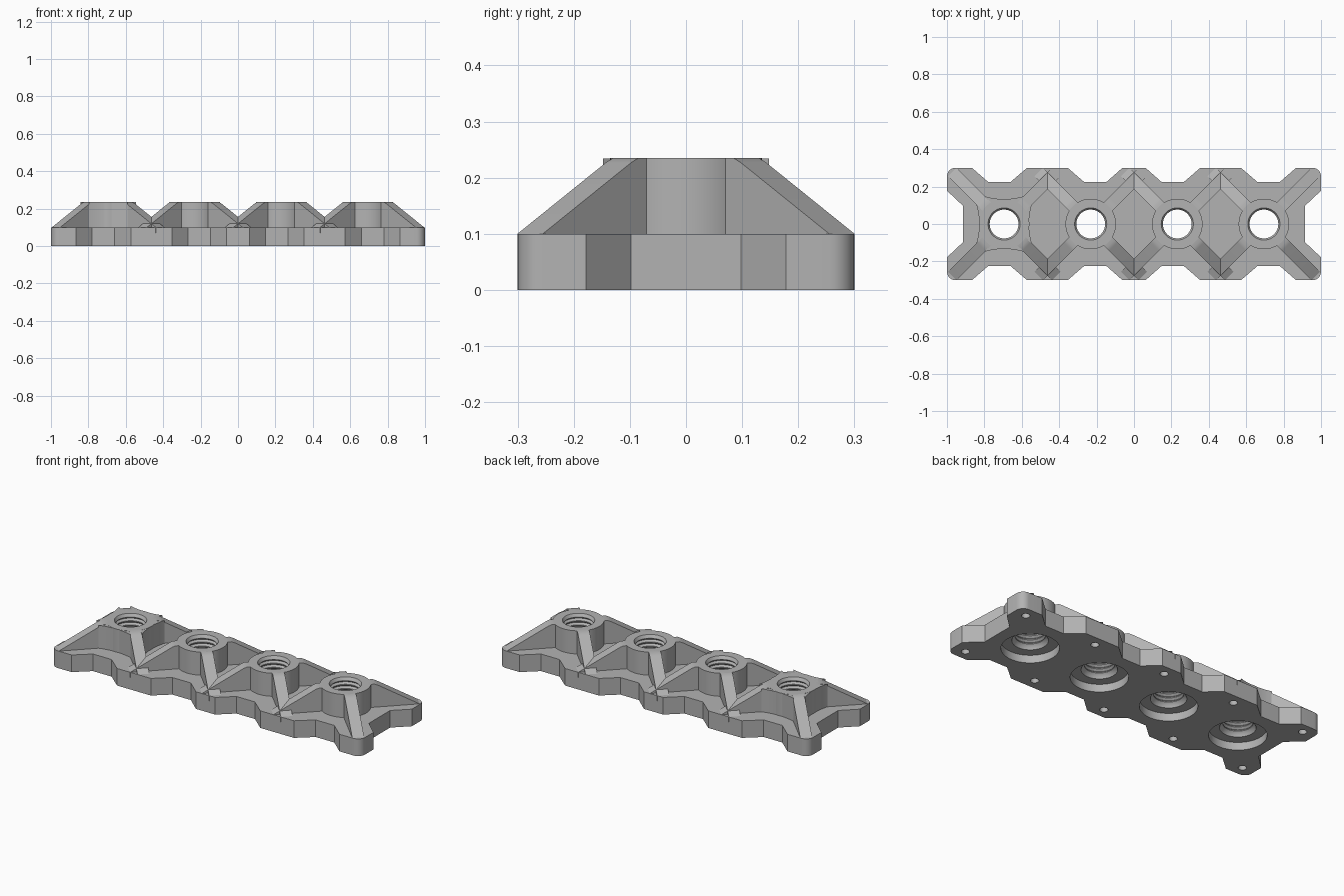
import bpy, bmesh
from math import sin, cos, pi, radians
from mathutils import Matrix, Vector

cube = bpy.data.objects.get("Cube")
if cube:
    bpy.data.objects.remove(cube, do_unlink=True)

PITCH = 0.463
HUBS = [(i - 1.5) * PITCH for i in range(4)]
PLATE_TOP, TOP = 0.1, 0.235

grey = bpy.data.materials.new("grey_plastic")
grey.use_nodes = True
grey.diffuse_color = (0.45, 0.45, 0.45, 1)
grey.node_tree.nodes["Principled BSDF"].inputs["Base Color"].default_value = (0.45, 0.45, 0.45, 1)


def prism(bm, points, z0, z1, matrix=Matrix()):
    """Extrude a flat outline from z0 to z1."""
    face = bm.faces.new([bm.verts.new(matrix @ Vector((x, y, z0))) for x, y in points])
    new = bmesh.ops.extrude_face_region(bm, geom=[face])["geom"]
    shift = matrix.to_3x3() @ Vector((0, 0, z1 - z0))
    bmesh.ops.translate(bm, vec=shift, verts=[v for v in new if isinstance(v, bmesh.types.BMVert)])


def lathe(bm, profile, x, steps=64):
    """Spin a closed (radius, height) outline about a vertical axis."""
    rings = [[bm.verts.new((x + r * cos(2 * pi * k / steps), r * sin(2 * pi * k / steps), z))
              for r, z in profile] for k in range(steps)]
    n = len(profile)
    for k in range(steps):
        a, b = rings[k], rings[(k + 1) % steps]
        for j in range(n):
            bm.faces.new((a[j], b[j], b[(j + 1) % n], a[(j + 1) % n]))


def drill(bm, x, y, radius, z0, z1, steps):
    prism(bm, [(x + radius * cos(2 * pi * k / steps), y + radius * sin(2 * pi * k / steps))
               for k in range(steps)], z0, z1)


def finish(bm, name):
    bmesh.ops.recalc_face_normals(bm, faces=bm.faces)
    mesh = bpy.data.meshes.new(name)
    bm.to_mesh(mesh)
    bm.free()
    mesh.materials.append(grey)
    ob = bpy.data.objects.new(name, mesh)
    bpy.context.collection.objects.link(ob)
    return ob


def smooth(ob):
    bpy.ops.object.select_all(action="DESELECT")
    ob.select_set(True)
    bpy.context.view_layer.objects.active = ob
    bpy.ops.object.shade_smooth_by_angle(angle=radians(30))


# Base plate: one quarter of the scalloped outline, mirrored both ways
quarter = [(0.062, 0.3), (0.147, 0.225), (0.267, 0.225), (0.354, 0.3), (0.572, 0.3),
           (0.66, 0.225), (0.78, 0.225), (0.866, 0.3)]
quarter += [(0.955 + 0.045 * sin(a * pi / 16), 0.255 + 0.045 * cos(a * pi / 16)) for a in range(9)]
quarter += [(1, 0.178), (0.915, 0.098)]
half = quarter + [(x, -y) for x, y in reversed(quarter)]
outline = half + [(-x, y) for x, y in reversed(half)]
bm = bmesh.new()
prism(bm, outline, 0, PLATE_TOP)
plate = finish(bm, "base_plate")

# Counterbores, through holes and small screw holes in the underside
for name in ("counterbore_cutter", "bore_cutter"):
    bm = bmesh.new()
    if name == "counterbore_cutter":
        for x in HUBS:
            drill(bm, x, 0, 0.15, -0.05, 0.045, 64)
        for i in range(-2, 3):
            for y in (-0.24, 0.24):
                drill(bm, i * PITCH, y, 0.022, -0.05, 0.06, 20)
    else:
        for x in HUBS:
            drill(bm, x, 0, 0.1, -0.05, 0.2, 64)
    cutter = finish(bm, name)
    cutter.hide_render = True
    mod = plate.modifiers.new(name, "BOOLEAN")
    mod.operation, mod.solver, mod.object = "DIFFERENCE", "EXACT", cutter
    bpy.context.view_layer.objects.active = plate
    bpy.ops.object.modifier_apply(modifier=name)
    bpy.data.objects.remove(cutter, do_unlink=True)
smooth(plate)

# Threaded hubs: ridged bore inside a plain collar
TURNS = 7
thread = [(0.094, 0.045)]
pitch_z = (TOP - 0.065) / TURNS
for k in range(TURNS):
    z = 0.06 + k * pitch_z
    thread += [(0.088, z), (0.077, z + 0.4 * pitch_z), (0.077, z + 0.6 * pitch_z)]
thread += [(0.086, TOP)]
for i, x in enumerate(HUBS):
    bm = bmesh.new()
    lathe(bm, thread + [(0.135, TOP), (0.135, 0.045)], x)
    smooth(finish(bm, f"threaded_hub_{i + 1}"))

# Sloping diagonal ribs, four around each hub
rib_side = [(0.115, 0.07), (0.393, 0.07), (0.393, PLATE_TOP), (0.17, 0.227), (0.152, TOP), (0.115, TOP)]
for i, x in enumerate(HUBS):
    bm = bmesh.new()
    for q in range(4):
        place = (Matrix.Translation((x, 0, 0)) @ Matrix.Rotation(pi / 4 + q * pi / 2, 4, "Z")
                 @ Matrix.Rotation(pi / 2, 4, "X"))
        prism(bm, rib_side, -0.032, 0.032, place)
    smooth(finish(bm, f"diagonal_ribs_{i + 1}"))

# Concave fillets joining the ribs of the first hub
bm = bmesh.new()
arc = [(0.133 + 0.015 * (k / 6) ** 2, 0.103 * k / 6) for k in range(-6, 7)]
for q in range(4):
    place = Matrix.Translation((HUBS[0], 0, 0)) @ Matrix.Rotation(q * pi / 2, 4, "Z")
    prism(bm, arc + [(0.1, 0.07), (0.1, -0.07)], 0.07, TOP - 0.001, place)
smooth(finish(bm, "hub_fillets"))
